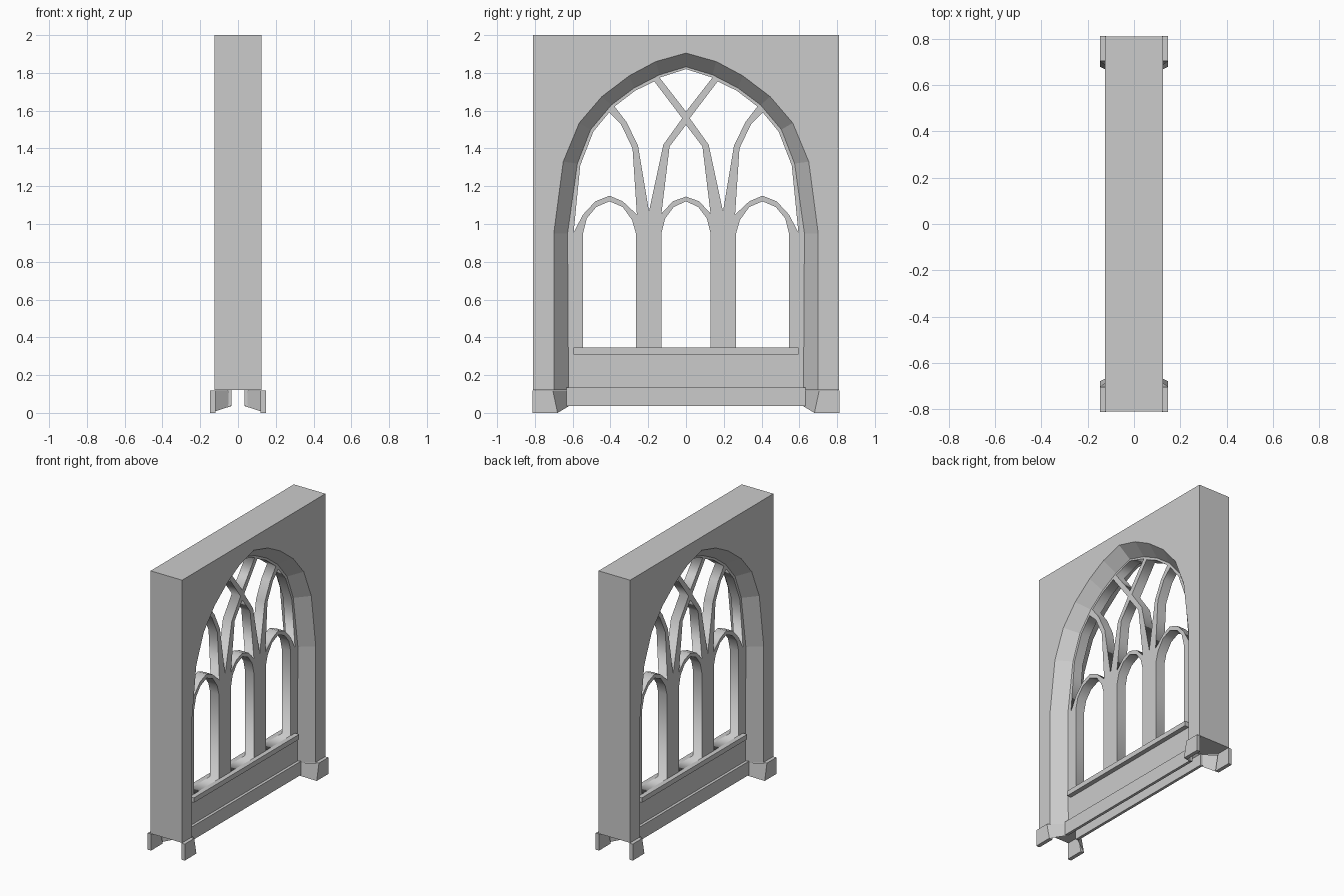
import bpy, bmesh, math

if "Cube" in bpy.data.objects:
    bpy.data.objects.remove(bpy.data.objects["Cube"])

T, D = 0.125, 0.035          # half wall thickness, half tracery thickness


def make_mesh(name, verts, faces):
    me = bpy.data.meshes.new(name)
    me.from_pydata(verts, [], faces)
    bm = bmesh.new()
    bm.from_mesh(me)
    bmesh.ops.remove_doubles(bm, verts=bm.verts, dist=1e-5)
    bmesh.ops.recalc_face_normals(bm, faces=bm.faces)
    bm.to_mesh(me)
    bm.free()
    ob = bpy.data.objects.new(name, me)
    bpy.context.collection.objects.link(ob)
    return ob


def box(name, x0, x1, y0, y1, z0, z1):
    v = [(x, y, z) for x in (x0, x1) for y in (y0, y1) for z in (z0, z1)]
    return make_mesh(name, v, HEX)


HEX = [(0, 1, 3, 2), (4, 6, 7, 5), (0, 4, 5, 1), (2, 3, 7, 6), (0, 2, 6, 4), (1, 5, 7, 3)]


def flip(pts):
    return [(-y, z) for y, z in pts]


def arch(half):
    """Right half listed bottom to apex; returns the full path right to left."""
    return half + flip(half[:-1])[::-1]


# wall with splayed arch on both faces
outer = arch([(.70, .12), (.70, .95), (.65, 1.33), (.565, 1.535), (.445, 1.675),
              (.30, 1.785), (.16, 1.86), (0, 1.905)])
inner = arch([(.622, .12), (.627, .95), (.575, 1.32), (.505, 1.50), (.395, 1.63),
              (.275, 1.72), (.14, 1.79), (0, 1.832)])
frame = [(-.81, .12), (-.81, 2), (.81, 2), (.81, .12)]
n = len(outer)
verts, faces = [], []
for s in (-1, 1):
    b = len(verts)
    verts += [(s * T, y, z) for y, z in frame + outer]
    verts += [(s * D, y, z) for y, z in inner]
    faces.append(tuple(range(b, b + 4 + n)))
    for i in range(n - 1):
        a, c = b + 4 + i, b + 4 + n + i
        faces.append((a, a + 1, c + 1, c))
k = len(verts) // 2
faces += [(i, i + 1, k + i + 1, k + i) for i in range(3)]
i0, i1 = 4, 3 + n
faces += [(3, i0, i0 + n, k + i0 + n, k + i0, k + 3),
          (0, i1, i1 + n, k + i1 + n, k + i1, k)]
make_mesh("wall", verts, faces)

# tracery plate, pierced by the lights
side_light = [(.265, .345), (.265, .95), (.285, 1.02), (.335, 1.09), (.405, 1.12),
              (.475, 1.09), (.525, 1.03), (.545, .95), (.545, .345)]
mid_light = arch([(.13, .345), (.13, .95), (.11, 1.03), (.065, 1.09), (0, 1.12)])
upper_side = [(.595, .955), (.56, 1.31), (.49, 1.49), (.407, 1.59), (.345, 1.53), (.283, 1.40),
              (.26, 1.05), (.335, 1.12), (.405, 1.15), (.48, 1.12), (.545, 1.05)]
upper_mid = [(.196, 1.066), (.254, 1.415), (.315, 1.54), (.378, 1.622), (.27, 1.705),
             (.168, 1.755), (.02, 1.56), (.12, 1.42)]
top_eye = [(-.14, 1.775), (0, 1.82), (.14, 1.775), (0, 1.595)]
low_eye = arch([(0.13, 1.055), (.087, 1.41), (0, 1.525)]) + [(-.07, 1.12), (0, 1.145), (.07, 1.12)]
holes = [mid_light, top_eye, low_eye]
for h in (side_light, upper_side, upper_mid):
    holes += [h, flip(h)]

cu = bpy.data.curves.new("tracery_outline", 'CURVE')
cu.dimensions = '2D'
cu.fill_mode = 'BOTH'
cu.extrude = D
for path in [inner] + holes:
    sp = cu.splines.new('POLY')
    sp.points.add(len(path) - 1)
    for p, (y, z) in zip(sp.points, path):
        p.co = (y, z, 0, 1)
    sp.use_cyclic_u = True
tracery = bpy.data.objects.new("tracery", cu)
bpy.context.collection.objects.link(tracery)
tracery.rotation_euler = (math.pi / 2, 0, math.pi / 2)
bpy.context.view_layer.objects.active = tracery
tracery.select_set(True)
bpy.ops.object.convert(target='MESH')

for s in (-1, 1):
    # sill nosing and stepped base course
    box("sill", s * (D - .002), s * .068, -.595, .595, .31, .345)
    box("base_course", s * D, s * .055, -.632, .632, .037, .135)
    # hollow plinths: outer plate plus the splayed return
    for m in (-1, 1):
        plate = [(s * x, m * y, z) for x in (.12, .147)
                 for y, z in ((.705, .118), (.68, 0), (.812, .118), (.812, 0))]
        ret = [(s * .147, m * .705, .118), (s * .147, m * .68, 0),
               (s * D, m * .62, .036), (s * D, m * .622, .12)]
        make_mesh("plinth", plate + ret, HEX + [(8, 9, 10, 11)])
